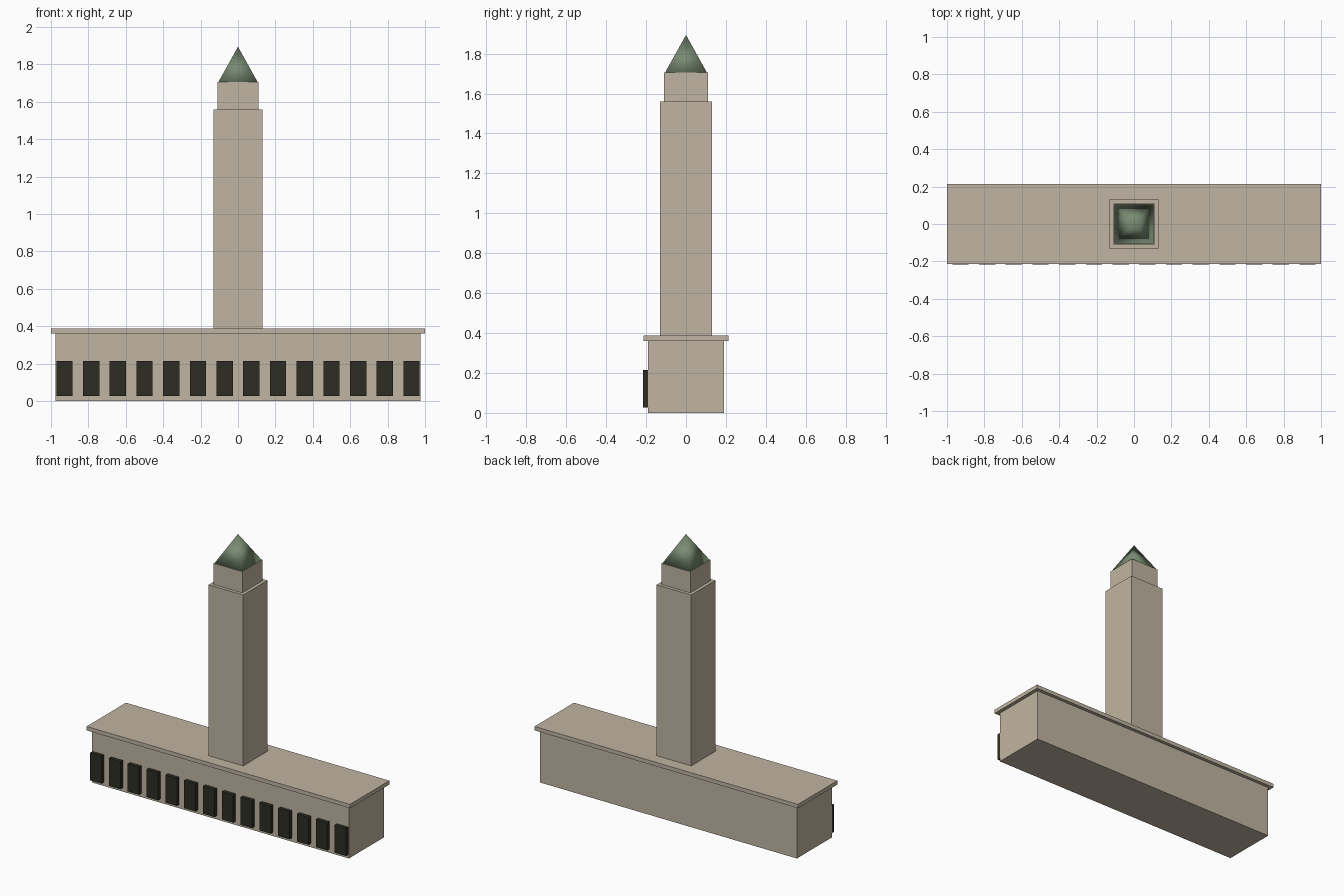
import bpy, math

if "Cube" in bpy.data.objects:
    bpy.data.objects.remove(bpy.data.objects["Cube"])


def material(name, rgb):
    m = bpy.data.materials.new(name)
    m.diffuse_color = (*rgb, 1)
    m.use_nodes = True
    m.node_tree.nodes["Principled BSDF"].inputs["Base Color"].default_value = m.diffuse_color
    return m


stone = material("warm_stone", (0.53, 0.46, 0.36))
glass = material("dark_opening", (0.027, 0.026, 0.018))
copper = material("aged_copper_green", (0.19, 0.26, 0.17))


def box(name, half_x, y0, y1, z0, z1, mat, x=0.0):
    bpy.ops.mesh.primitive_cube_add(size=1, location=(x, (y0 + y1) / 2, (z0 + z1) / 2))
    ob = bpy.context.object
    ob.name = name
    ob.scale = (2 * half_x, y1 - y0, z1 - z0)
    bpy.ops.object.transform_apply(location=False, rotation=False, scale=True)
    ob.data.materials.append(mat)
    return ob


# Long hall and its overhanging flat roof
box("hall", 0.975, -0.19, 0.19, 0.0, 0.36, stone)
box("roof_slab", 1.0, -0.213, 0.213, 0.36, 0.387, stone)

# Tower shaft and narrower upper stage
box("tower_shaft", 0.131, -0.131, 0.131, 0.387, 1.56, stone)
box("tower_upper_stage", 0.109, -0.109, 0.109, 1.56, 1.705, stone)

# Four-sided spire with softened shading
bpy.ops.mesh.primitive_cone_add(vertices=4, radius1=0.105 * math.sqrt(2), radius2=0,
                                depth=0.189, location=(0, 0, 1.7995),
                                rotation=(0, 0, math.pi / 4))
spire = bpy.context.object
spire.name = "spire"
spire.data.materials.append(copper)
bpy.ops.object.shade_smooth()

# Row of projecting dark bays along the front
COUNT = 14
for i in range(COUNT):
    x = -0.928 + i * 1.856 / (COUNT - 1)
    box(f"front_bay_{i + 1}", 0.0435, -0.216, -0.18, 0.026, 0.215, glass, x)
